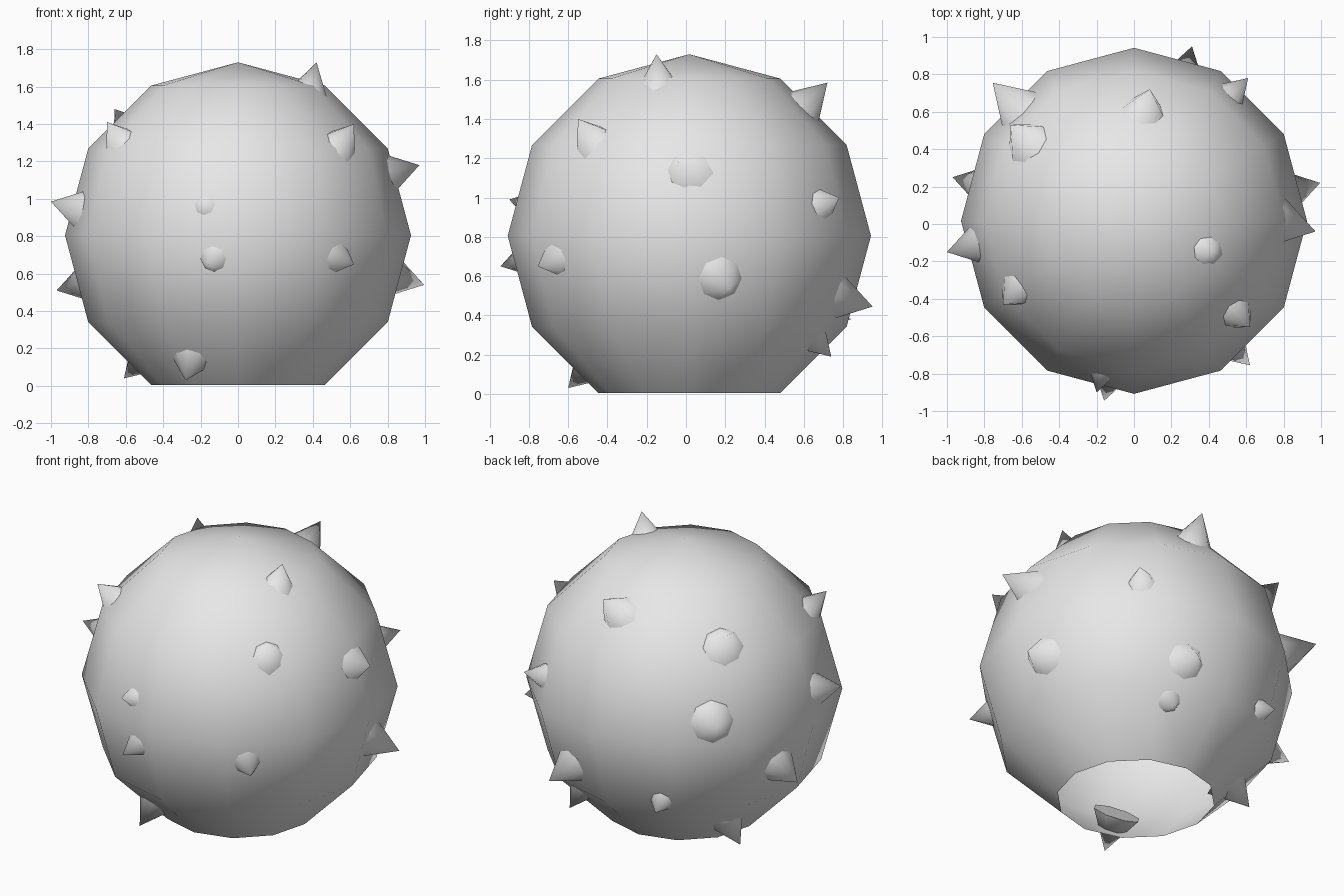
import bpy, bmesh, math
from mathutils import Vector

cube = bpy.data.objects.get("Cube")
if cube:
    bpy.data.objects.remove(cube, do_unlink=True)

CENTRE = Vector((0, 0.017, 0.805))
RADIUS = 0.925

grey = bpy.data.materials.new("plain_grey")
grey.use_nodes = True
grey.diffuse_color = (0.8, 0.8, 0.8, 1)
grey.node_tree.nodes["Principled BSDF"].inputs["Base Color"].default_value = (0.8, 0.8, 0.8, 1)


def finish(bm, name):
    mesh = bpy.data.meshes.new(name)
    bm.to_mesh(mesh)
    bm.free()
    mesh.materials.append(grey)
    obj = bpy.data.objects.new(name, mesh)
    bpy.context.collection.objects.link(obj)
    return obj


# Round body: coarse smooth sphere, open underneath
bm = bmesh.new()
bmesh.ops.create_uvsphere(bm, u_segments=12, v_segments=6, radius=RADIUS)
pole = min(bm.verts, key=lambda v: v.co.z)
bmesh.ops.delete(bm, geom=[pole], context='VERTS')
for f in bm.faces:
    f.smooth = True
finish(bm, "body").location = CENTRE


def face_normal(direction):
    """Normal of the body facet lying under a direction."""
    step = math.radians(30)
    snap = lambda a: (math.floor(a / step) + 0.5) * step
    az = snap(math.atan2(direction.y, direction.x))
    el = snap(math.asin(direction.normalized().z))
    return Vector((math.cos(az) * math.cos(el), math.sin(az) * math.cos(el), math.sin(el)))


def spike(name, tip, width):
    """Eight-sided cone whose base is sunk into the body."""
    height = 2.6 * width
    axis = face_normal(tip - CENTRE)
    bm = bmesh.new()
    bmesh.ops.create_cone(bm, cap_ends=True, segments=8, radius1=0.62 * height,
                          radius2=0, depth=height)
    for f in bm.faces:
        f.smooth = f.normal.z > -0.5
    obj = finish(bm, name)
    obj.rotation_mode = 'QUATERNION'
    obj.rotation_quaternion = axis.to_track_quat('Z', 'Y')
    obj.location = tip - axis * height / 2


# Spikes: tip position and visible half-width
SPIKES = [
    (0.42, -0.15, 1.73, 0.075), (0.62, -0.55, 1.40, 0.085),
    (0.97, -0.04, 1.18, 0.12), (0.995, 0.22, 0.54, 0.11),
    (0.61, 0.78, 1.0, 0.075), (0.62, -0.755, 0.65, 0.09),
    (0.31, 0.95, 0.445, 0.11), (0.31, 0.74, 0.19, 0.08),
    (0.085, 0.72, 1.585, 0.1), (-0.2, -0.9, 0.99, 0.06),
    (-0.16, -0.945, 0.65, 0.075), (-0.28, -0.6, 0.03, 0.09),
    (-0.7, -0.43, 1.41, 0.085), (-0.66, 0.53, 1.48, 0.11),
    (-0.755, 0.755, 1.0, 0.115), (-1.0, -0.15, 0.985, 0.1),
    (-0.97, 0.25, 0.51, 0.1), (-0.37, 0.84, 0.38, 0.065),
    (-0.61, 0.32, 0.04, 0.085),
]
for i, (x, y, z, width) in enumerate(SPIKES, 1):
    spike(f"spike_{i}", Vector((x, y, z)), width)
